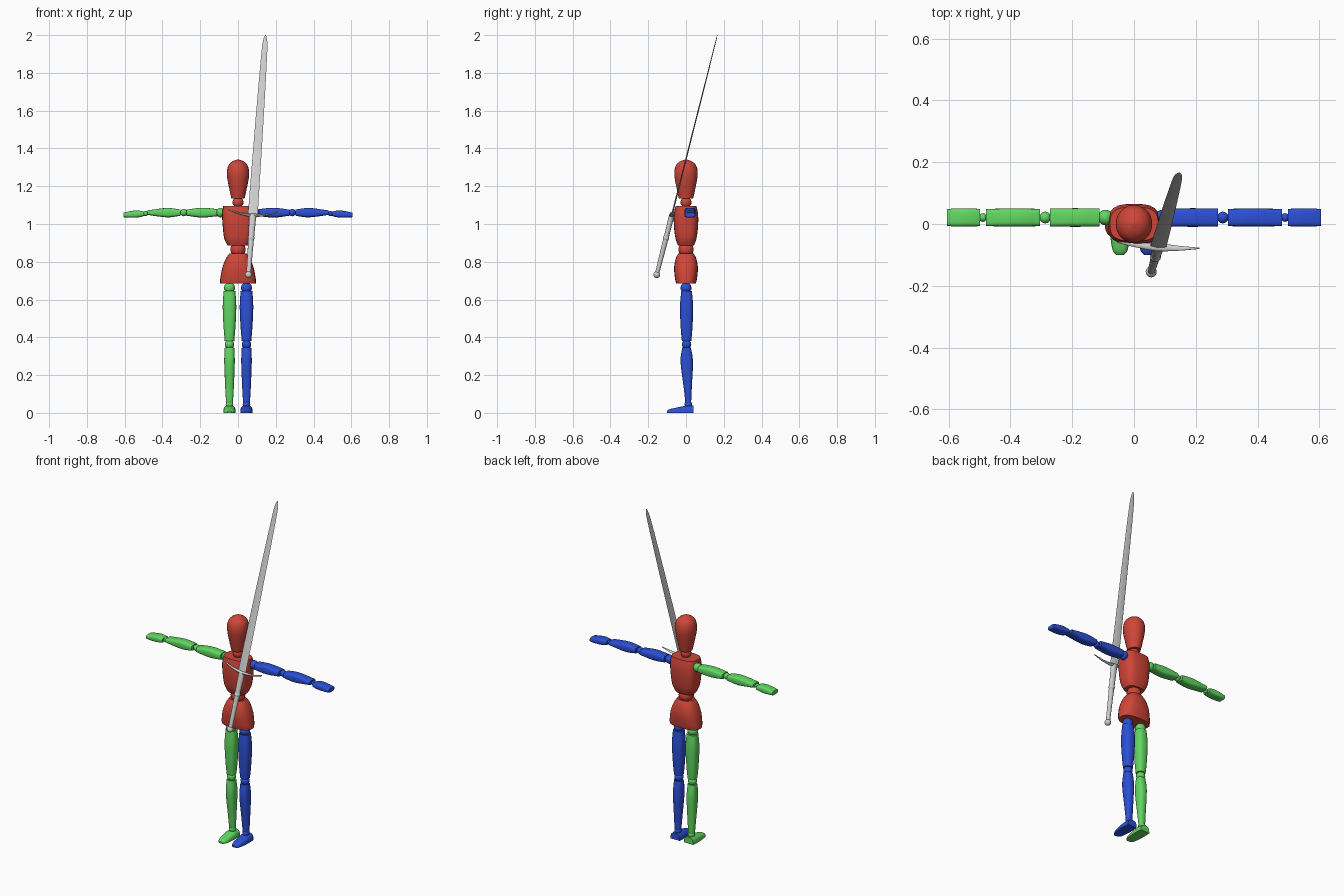
import bpy, bmesh, math
from mathutils import Vector, Matrix

cube = bpy.data.objects.get("Cube")
if cube:
    bpy.data.objects.remove(cube, do_unlink=True)


def material(name, rgb):
    m = bpy.data.materials.new(name)
    m.use_nodes = True
    m.diffuse_color = (*rgb, 1)
    m.node_tree.nodes["Principled BSDF"].inputs["Base Color"].default_value = (*rgb, 1)
    return m


RED = material("warm red", (0.62, 0.06, 0.04))
GREEN = material("leaf green", (0.12, 0.68, 0.12))
BLUE = material("royal blue", (0.025, 0.08, 0.68))
STEEL = material("light steel", (0.62, 0.62, 0.62))


def finish(bm, name, mat, matrix=None, angle=40):
    bmesh.ops.recalc_face_normals(bm, faces=bm.faces)
    me = bpy.data.meshes.new(name)
    bm.to_mesh(me)
    bm.free()
    me.materials.append(mat)
    ob = bpy.data.objects.new(name, me)
    bpy.context.collection.objects.link(ob)
    if matrix:
        ob.matrix_world = matrix
    bpy.ops.object.select_all(action='DESELECT')
    ob.select_set(True)
    bpy.context.view_layer.objects.active = ob
    bpy.ops.object.shade_smooth_by_angle(angle=math.radians(angle))
    return ob


def smooth_path(rows, steps):
    """Catmull-Rom interpolation through rows of equal length."""
    rows = [Vector(r) for r in rows]
    out = []
    for i in range(len(rows) - 1):
        a, b = rows[i], rows[i + 1]
        p, q = rows[max(i - 1, 0)], rows[min(i + 2, len(rows) - 1)]
        for k in range(steps):
            t = k / steps
            out.append(0.5 * (2 * a + (b - p) * t + (2 * p - 5 * a + 4 * b - q) * t * t
                              + (3 * a - p - 3 * b + q) * t ** 3))
    return out + [rows[-1]]


def loft(name, rows, mat, axis='z', power=2, sides=24, steps=4, side=1,
         floor=None, matrix=None, angle=40):
    """Rows are (position, centre u, centre v, radius u, radius v)."""
    bm = bmesh.new()
    rings = []
    for t, cu, cv, ru, rv in smooth_path(rows, steps):
        ring = []
        for k in range(sides):
            c, s = (f(math.tau * k / sides) for f in (math.cos, math.sin))
            u = cu + ru * math.copysign(abs(c) ** (2 / power), c)
            v = cv + rv * math.copysign(abs(s) ** (2 / power), s)
            if floor is not None:
                v = max(v, floor)
            x, y, z = {'x': (t, u, v), 'y': (u, t, v), 'z': (u, v, t)}[axis]
            ring.append(bm.verts.new((x * side, y, z)))
        rings.append(ring)
    for a, b in zip(rings, rings[1:]):
        for k in range(sides):
            j = (k + 1) % sides
            bm.faces.new((a[k], a[j], b[j], b[k]))
    bm.faces.new(rings[0])
    bm.faces.new(rings[-1])
    return finish(bm, name, mat, matrix, angle)


def ball(name, place, radius, mat, matrix=None):
    bm = bmesh.new()
    bmesh.ops.create_uvsphere(bm, u_segments=20, v_segments=12, radius=radius,
                              matrix=Matrix.Translation(place))
    return finish(bm, name, mat, matrix, 60)


# Head, neck, torso
loft("head", [(1.135, 0, 0, .035, .038), (1.19, 0, 0, .047, .05), (1.26, 0, 0, .059, .062),
              (1.305, 0, 0, .053, .056), (1.33, 0, 0, .032, .034), (1.341, 0, 0, .004, .004)],
     RED, angle=60)
ball("neck", (0, 0, 1.115), .029, RED)
loft("chest", [(.885, 0, 0, .055, .042), (.925, 0, 0, .073, .056), (.99, 0, 0, .081, .064),
               (1.05, 0, 0, .084, .064), (1.095, 0, 0, .078, .055)], RED, power=3)
ball("waist", (0, 0, .865), .04, RED)
loft("hips", [(.685, 0, 0, .095, .052), (.71, 0, 0, .094, .058), (.765, 0, 0, .084, .063),
              (.815, 0, 0, .065, .055), (.845, 0, 0, .045, .04)], RED, power=2.6)

for label, side, mat in (("left", 1, BLUE), ("right", -1, GREEN)):
    # Leg
    x = .045
    ball(label + "_hip_joint", (x * side, 0, .662), .029, mat)
    loft(label + "_thigh", [(.38, x, .003, .025, .025), (.45, x, .003, .031, .031),
                            (.56, x, .003, .036, .035), (.645, x, .003, .031, .028)],
         mat, side=side, power=2.5)
    ball(label + "_knee", (x * side, .003, .363), .025, mat)
    loft(label + "_shin", [(.05, x, .012, .018, .015), (.14, x, .009, .023, .022),
                           (.27, x, .004, .028, .033), (.345, x, .003, .025, .023)],
         mat, side=side, power=2.5)
    ball(label + "_ankle", (x * side, .012, .045), .02, mat)
    loft(label + "_foot", [(-.1, x, 0, .012, .011), (-.085, x, 0, .024, .02),
                           (-.045, x, 0, .031, .029), (0, x, 0, .033, .038),
                           (.04, x, 0, .03, .038)],
         mat, axis='y', power=3, side=side, floor=0)
    # Arm
    y, z = .021, 1.06
    ball(label + "_shoulder", (.092 * side, y, z), .025, mat)
    loft(label + "_upper_arm", [(.112, y, z, .029, .019), (.19, y, z, .03, .026),
                                (.272, y, z, .029, .016)],
         mat, axis='x', power=3.5, side=side)
    ball(label + "_elbow", (.287 * side, y, z), .019, mat)
    loft(label + "_forearm", [(.304, y, z, .028, .016), (.375, y, z, .029, .025),
                              (.478, y, z, .028, .012)],
         mat, axis='x', power=3.5, side=side)
    ball(label + "_wrist", (.489 * side, y, 1.055), .014, mat)
    loft(label + "_hand", [(.498, y, 1.054, .028, .012), (.535, y, 1.053, .029, .019),
                           (.58, y, 1.05, .029, .016), (.605, y, 1.048, .027, .012)],
         mat, axis='x', power=3.5, side=side)

# Sword, built upright then tilted into place
pommel, tip = Vector((.055, -.157, .722)), Vector((.146, .166, 2.0))
up = (tip - pommel).normalized()
across = Vector((.265, -.02, -.015))
across = (across - up * across.dot(up)).normalized()
tilt = Matrix((across, up.cross(across), up)).transposed().to_4x4()
tilt.translation = pommel
length, guard = (tip - pommel).length, .335

loft("blade", [(guard, 0, 0, .026, .004), (.8, 0, 0, .022, .0035),
               (1.2, 0, 0, .016, .0025), (1.29, 0, 0, .011, .002), (length, 0, 0, .002, .0005)],
     STEEL, sides=4, power=2, matrix=tilt, angle=20)
loft("grip", [(.01, 0, 0, .012, .011), (.15, 0, 0, .014, .013), (guard, 0, 0, .019, .014)],
     STEEL, sides=16, matrix=tilt)
ball("pommel", (0, 0, .01), .018, STEEL, tilt)
loft("grip_collar", [(.2, 0, 0, .015, .014), (.21, 0, 0, .018, .017), (.22, 0, 0, .015, .014)],
     STEEL, sides=16, matrix=tilt)
loft("crossguard", [(-.133, 0, guard + .026, .002, .003), (-.07, 0, guard + .007, .008, .005),
                    (0, 0, guard, .013, .009), (.07, 0, guard + .007, .008, .005),
                    (.133, 0, guard + .026, .002, .003)],
     STEEL, axis='x', sides=12, matrix=tilt)
